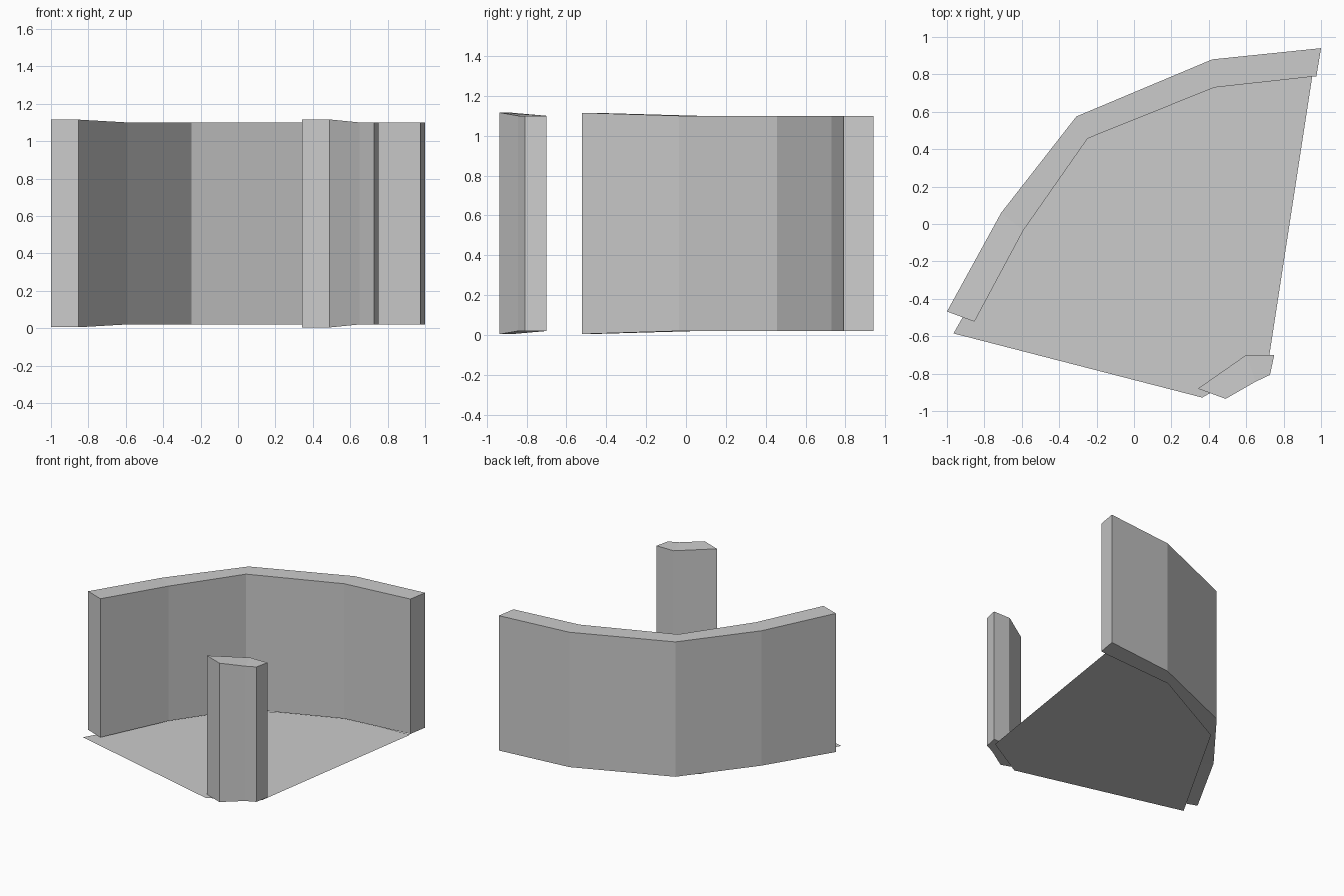
import bpy, bmesh

if "Cube" in bpy.data.objects:
    bpy.data.objects.remove(bpy.data.objects["Cube"])


def finish(bm, name):
    bmesh.ops.recalc_face_normals(bm, faces=bm.faces)
    mesh = bpy.data.meshes.new(name)
    bm.to_mesh(mesh)
    bm.free()
    obj = bpy.data.objects.new(name, mesh)
    bpy.context.collection.objects.link(obj)
    return obj


def wall(name, outer, inner, end_flare=0.015, bottom=0.02, top=1.10):
    """Closed wall swept along paired outlines; its first end is slightly taller."""
    bm = bmesh.new()
    rings = []
    for i, (o, n) in enumerate(zip(outer, inner)):
        f = end_flare if i == 0 else 0
        lo, hi = bottom - f, top + f
        rings.append([bm.verts.new((*p, z))
                      for p, z in ((o, lo), (n, lo), (n, hi), (o, hi))])
    for a, b in zip(rings, rings[1:]):
        for k in range(4):
            j = (k + 1) % 4
            bm.faces.new((a[k], a[j], b[j], b[k]))
    bm.faces.new(rings[0])
    bm.faces.new(rings[-1][::-1])
    return finish(bm, name)


# Long faceted back wall
wall("back_wall",
     [(-1.0, -0.468), (-0.71, 0.06), (-0.308, 0.575), (0.418, 0.88), (1.0, 0.94)],
     [(-0.853, -0.522), (-0.592, -0.035), (-0.248, 0.457), (0.43, 0.73), (0.975, 0.79)])

# Short front wall piece
wall("front_pillar",
     [(0.342, -0.88), (0.60, -0.70), (0.75, -0.70)],
     [(0.49, -0.935), (0.65, -0.843), (0.727, -0.807)],
     end_flare=0.016)

# Thin floor sheet
bm = bmesh.new()
outline = [(-0.965, -0.585), (0.365, -0.928), (0.72, -0.725),
           (0.957, 0.815), (0.325, 0.775), (-0.405, 0.395)]
floor = bm.faces.new([bm.verts.new((x, y, 0)) for x, y in outline])
finish(bm, "floor")
